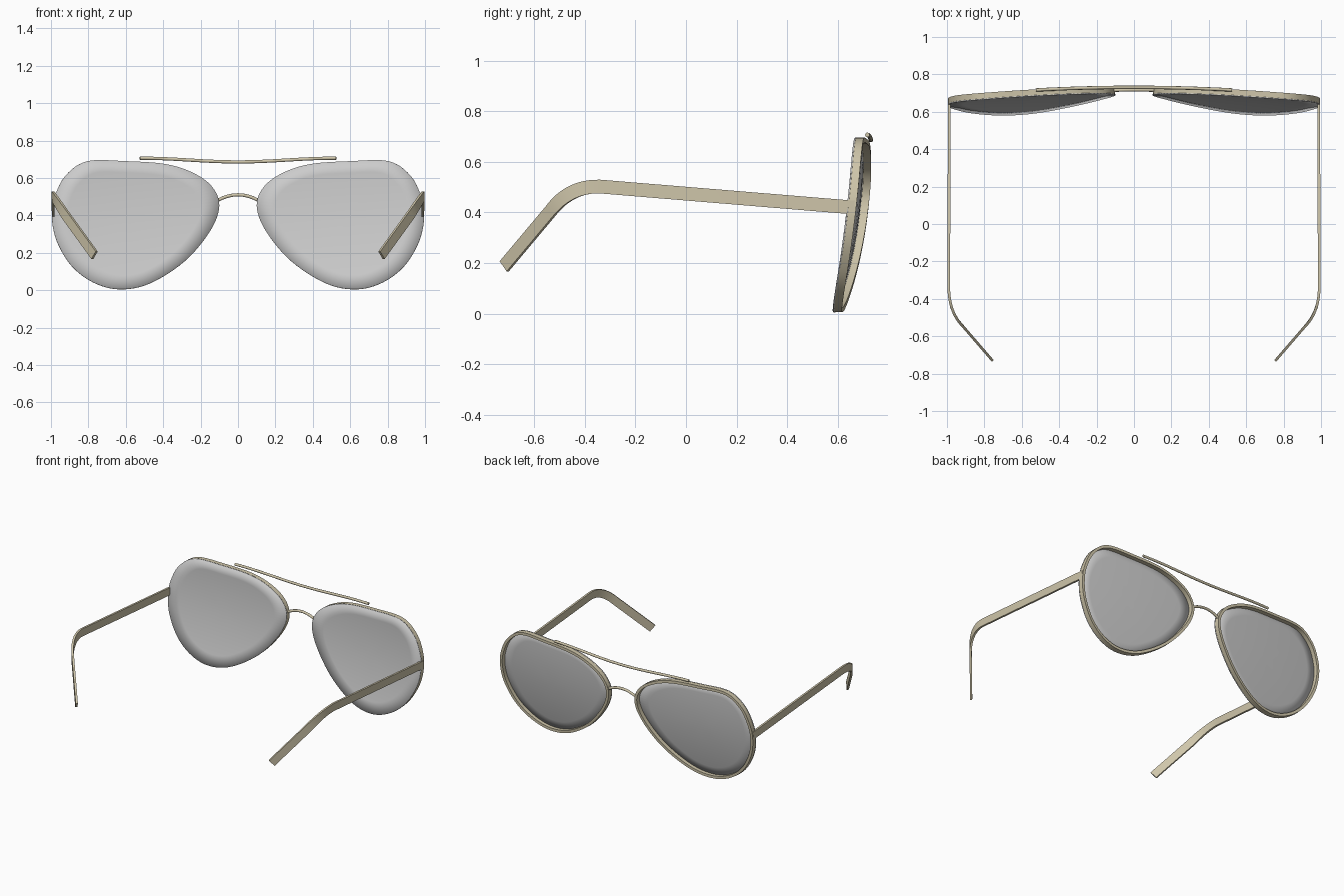
import bpy, bmesh, math
from mathutils import Vector

if "Cube" in bpy.data.objects:
    bpy.data.objects.remove(bpy.data.objects["Cube"])

gold = bpy.data.materials.new("pale_gold")
gold.diffuse_color = (0.62, 0.56, 0.40, 1)
gold.use_nodes = True
gold.node_tree.nodes["Principled BSDF"].inputs["Base Color"].default_value = gold.diffuse_color


def surf(x, z):
    """Depth of the curved, tilted front surface."""
    return 0.73 - 0.05 * x * x - 0.23 * (0.65 - z) ** 2


def finish(name, verts, faces, mat=None, angle=40):
    me = bpy.data.meshes.new(name)
    me.from_pydata([tuple(v) for v in verts], [], faces)
    bm = bmesh.new()
    bm.from_mesh(me)
    bmesh.ops.recalc_face_normals(bm, faces=bm.faces)
    bm.to_mesh(me)
    bm.free()
    ob = bpy.data.objects.new(name, me)
    bpy.context.collection.objects.link(ob)
    if mat:
        me.materials.append(mat)
    bpy.ops.object.select_all(action='DESELECT')
    ob.select_set(True)
    bpy.context.view_layer.objects.active = ob
    bpy.ops.object.shade_smooth_by_angle(angle=math.radians(angle))
    return ob


def bridge(rings, closed):
    """Quads between successive rings, capped at the ends if open."""
    n, m = len(rings[0]), len(rings)
    verts = [v for r in rings for v in r]
    faces = []
    for i in range(m if closed else m - 1):
        a, b = i * n, ((i + 1) % m) * n
        faces += [(a + j, a + (j + 1) % n, b + (j + 1) % n, b + j) for j in range(n)]
    if not closed:
        faces += [tuple(range(n)), tuple(range((m - 1) * n, m * n))]
    return verts, faces


def sweep(path, section):
    """Sweep a (side, up) section along a path, keeping 'side' horizontal."""
    rings = []
    for i, p in enumerate(path):
        t = (path[min(i + 1, len(path) - 1)] - path[max(i - 1, 0)]).normalized()
        side = t.cross(Vector((0, 0, 1))).normalized()
        up = side.cross(t)
        rings.append([p + side * u + up * v for u, v in section])
    return bridge(rings, False)


def spline(pts, steps):
    """Closed Catmull-Rom curve."""
    out, n = [], len(pts)
    for i in range(n):
        a, b, c, d = (Vector(pts[(i + k) % n]) for k in (-1, 0, 1, 2))
        for s in range(steps):
            t = s / steps
            out.append(0.5 * (2 * b + (c - a) * t + (2 * a - 5 * b + 4 * c - d) * t * t
                              + (3 * b - a - 3 * c + d) * t ** 3))
    return out


def circle(r, n=10):
    return [(r * math.cos(2 * math.pi * k / n), r * math.sin(2 * math.pi * k / n)) for k in range(n)]


# Teardrop outline in x, z
outline = spline([(.805, .69), (.92, .615), (.978, .505), (.995, .395), (.97, .265), (.89, .13),
                  (.77, .04), (.63, .005), (.47, .037), (.285, .155), (.15, .315), (.1, .45),
                  (.14, .555), (.245, .63), (.39, .675), (.6, .69)], 6)
N = len(outline)

for sx, label in ((1, "right"), (-1, "left")):
    # Lens: concentric rings on the curved surface, covering the rim from the front
    c = Vector((.58, .38))
    verts, faces = [], []
    scales = (1, .8, .6, .4, .2)
    for s in scales:
        for p in outline:
            q = c + (p - c) * s
            verts.append((sx * q.x, surf(q.x, q.y) - .03, q.y))
    verts.append((sx * c.x, surf(c.x, c.y) - .03, c.y))
    for k in range(len(scales) - 1):
        faces += [(k * N + j, k * N + (j + 1) % N, (k + 1) * N + (j + 1) % N, (k + 1) * N + j)
                  for j in range(N)]
    last = (len(scales) - 1) * N
    faces += [(last + j, last + (j + 1) % N, len(verts) - 1) for j in range(N)]
    lens = finish("lens_" + label, verts, faces)
    mod = lens.modifiers.new("thickness", 'SOLIDIFY')
    mod.thickness = .006
    mod.offset = 0

    # Rim: rectangular band behind the lens edge
    rings = []
    for i, p in enumerate(outline):
        t = (outline[(i + 1) % N] - outline[i - 1]).normalized()
        inward = Vector((t.y, -t.x))
        if inward.dot(c - p) < 0:
            inward = -inward
        y = surf(p.x, p.y)
        ring = []
        for d, dy in ((.001, -.027), (.001, .004), (.02, .004), (.02, -.027)):
            q = p + inward * d
            ring.append((sx * q.x, y + dy, q.y))
        rings.append(ring)
    finish("rim_" + label, *bridge(rings, True), gold)

    # Temple arm: straight run, bend down and inward, straight tip
    a, b, e = Vector((.99, -.34, .502)), Vector((.99, -.46, .505)), Vector((.925, -.535, .405))
    path = [Vector((.988, .665, .419))]
    path += [a * (1 - t) ** 2 + b * 2 * t * (1 - t) + e * t * t for t in (k / 12 for k in range(13))]
    path.append(Vector((.767, -.718, .187)))
    path = [Vector((sx * p.x, p.y, p.z)) for p in path]
    w, h = .007, .027
    finish("temple_" + label, *sweep(path, [(-w, -h), (w, -h), (w, h), (-w, h)]), gold)

# Brow bar across the top
bar = []
for k in range(33):
    x = -.525 + 1.05 * k / 32
    z = .69 - .01 * math.cos(math.pi * x / .525)
    bar.append(Vector((x, surf(x, z) + .001, z + .008)))
for p in bar:
    p.z -= .002
finish("brow_bar", *sweep(bar, circle(.009)), gold)

# Nose bridge arch
arch = []
for k in range(17):
    x = -.105 + .21 * k / 16
    z = .482 + .028 * (1 - (x / .105) ** 2)
    arch.append(Vector((x, surf(x, z) - .008, z)))
finish("nose_bridge", *sweep(arch, circle(.009)), gold)
